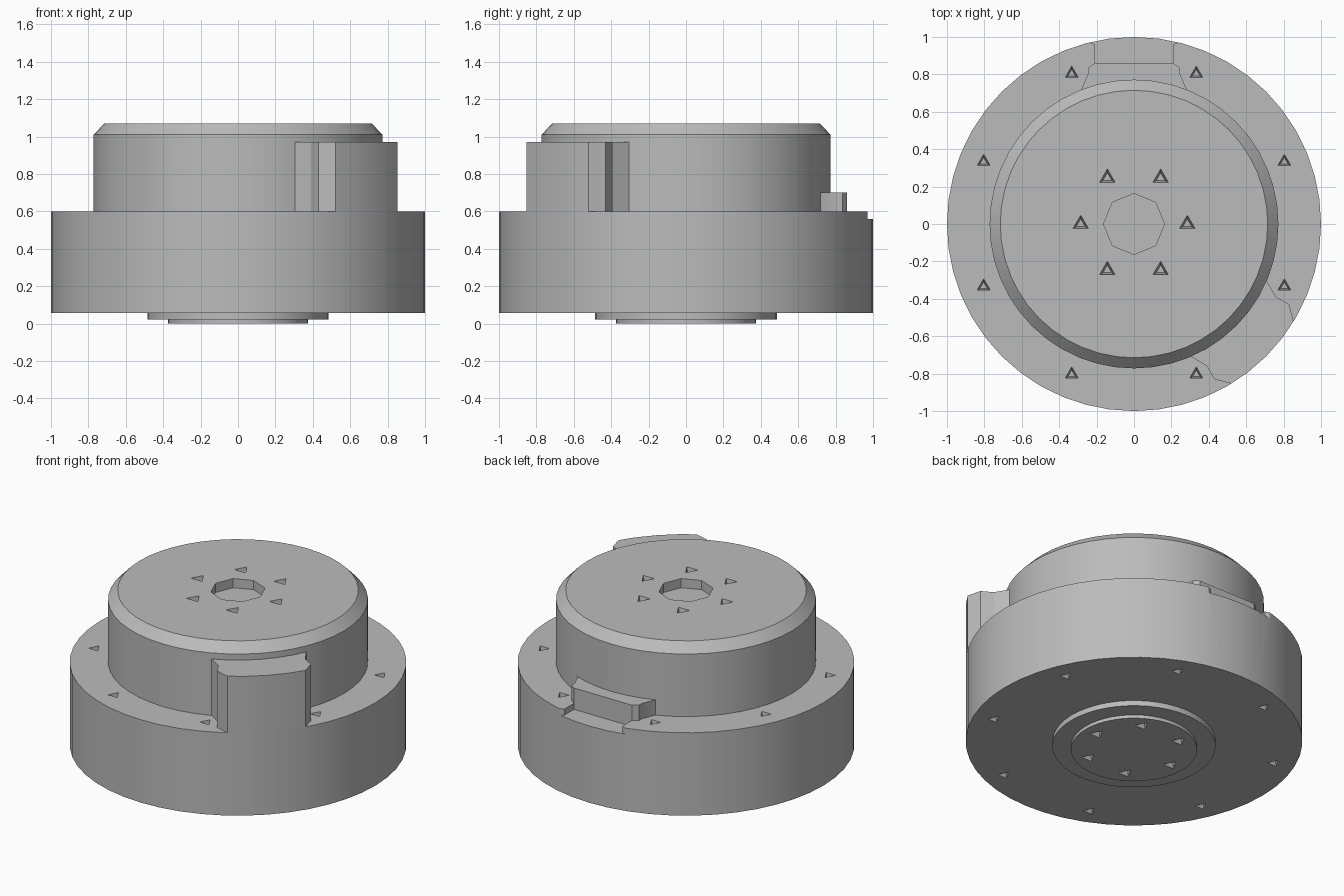
import bpy
import bmesh
from math import sin, cos, pi, radians

cube = bpy.data.objects.get("Cube")
if cube:
    bpy.data.objects.remove(cube, do_unlink=True)

grey = bpy.data.materials.new("plain grey")
grey.use_nodes = True
colour = (0.5, 0.5, 0.5, 1)
grey.diffuse_color = colour
grey.node_tree.nodes["Principled BSDF"].inputs["Base Color"].default_value = colour


def ring(r, sides, x=0, y=0, start=0):
    """Regular polygon outline."""
    return [(x + r * cos(start + 2 * pi * i / sides),
             y + r * sin(start + 2 * pi * i / sides)) for i in range(sides)]


def loft(bm, sections):
    """Closed solid through (outline, height) sections."""
    loops = [[bm.verts.new((x, y, z)) for x, y in pts] for pts, z in sections]
    for a, b in zip(loops, loops[1:]):
        for i in range(len(a)):
            j = (i + 1) % len(a)
            bm.faces.new((a[i], a[j], b[j], b[i]))
    bm.faces.new(loops[0][::-1])
    bm.faces.new(loops[-1])


def make(name, solids):
    bm = bmesh.new()
    for sections in solids:
        loft(bm, sections)
    bmesh.ops.recalc_face_normals(bm, faces=bm.faces)
    mesh = bpy.data.meshes.new(name)
    bm.to_mesh(mesh)
    bm.free()
    mesh.materials.append(grey)
    obj = bpy.data.objects.new(name, mesh)
    bpy.context.collection.objects.link(obj)
    return obj


def select(obj):
    bpy.ops.object.select_all(action='DESELECT')
    obj.select_set(True)
    bpy.context.view_layer.objects.active = obj


# Stepped round body: two bottom pads, wide base, chamfered drum
steps = [(0.375, 0), (0.375, 0.022), (0.485, 0.022), (0.485, 0.057), (1, 0.057),
         (1, 0.6), (0.772, 0.6), (0.772, 1.01), (0.715, 1.07)]
body = make("body", [[(ring(r, 48), z) for r, z in steps]])

# Pockets: tapered triangular holes around the base and the hub
pockets = []


def pocket(x, y, r, surface, direction):
    pockets.append([(ring(r * s, 3, x, y, pi / 2), surface + direction * d)
                    for s, d in ((1.2, 0.02), (0.6, -0.06))])


for k in range(8):
    a = radians(22.5 + 45 * k)
    for z, d in ((0.6, 1), (0.057, -1)):
        pocket(0.87 * cos(a), 0.87 * sin(a), 0.038, z, d)
for k in range(6):
    a = radians(60 * k)
    for z, d in ((1.07, 1), (0, -1)):
        pocket(0.285 * cos(a), 0.285 * sin(a), 0.045, z, d)

# Central octagonal recess
pockets.append([(ring(0.163, 8), 1.01), (ring(0.163, 8), 1.2)])

# Rear notch with flared mouth
half = [(0.21, 0.86), (0.21, 0.96), (0.235, 0.97), (0.235, 1.1)]
notch = half + [(-x, y) for x, y in reversed(half)]
pockets.append([(notch, 0.56), (notch, 0.65)])

cutter = make("pocket_cutter", pockets)
cutter.hide_render = True
cut = body.modifiers.new("pockets", 'BOOLEAN')
cut.operation = 'DIFFERENCE'
cut.solver = 'EXACT'
cut.object = cutter
select(body)
bpy.ops.object.modifier_apply(modifier=cut.name)
bpy.data.objects.remove(cutter, do_unlink=True)

# Key block on the front left, symmetric about the diagonal
side = [(0.29, -0.70), (0.39, -0.76), (0.43, -0.83), (0.52, -0.853)]
arc = [(cos(radians(a)), sin(radians(a))) for a in (-52.5, -45, -37.5)]
outline = side + arc + [(-y, -x) for x, y in reversed(side)]
key = make("key_block", [[(outline, 0.6), (outline, 0.97)]])

# Low tab behind the rear notch
half = [(0.29, 0.70), (0.245, 0.805), (0.245, 0.835), (0.21, 0.86)]
outline = half + [(-x, y) for x, y in reversed(half)]
tab = make("rear_tab", [[(outline, 0.6), (outline, 0.70)]])

for obj in (body, key, tab):
    select(obj)
    bpy.ops.object.shade_smooth_by_angle(angle=radians(25))
